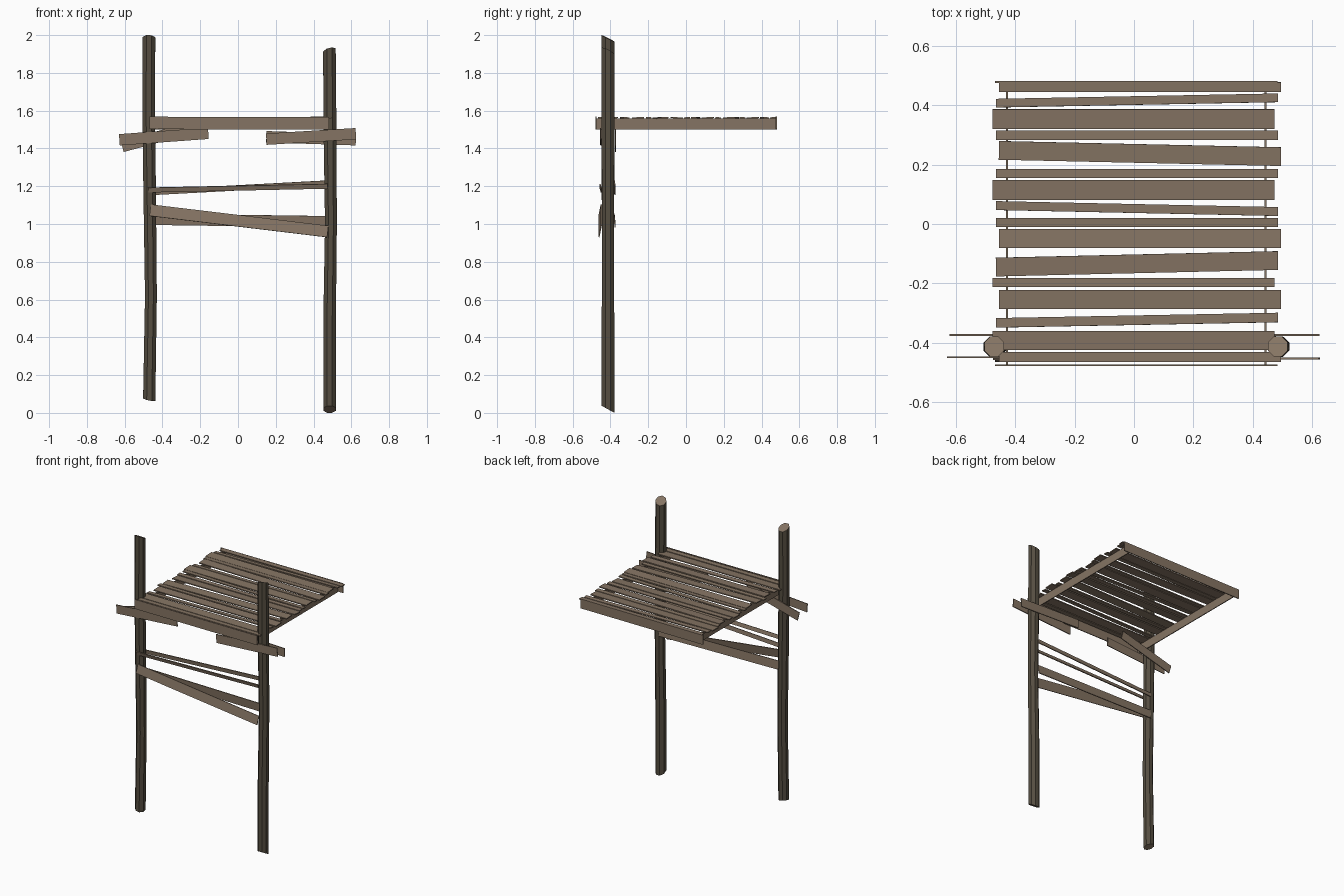
import bpy, bmesh, math
from mathutils import Vector, Matrix

if "Cube" in bpy.data.objects:
    bpy.data.objects.remove(bpy.data.objects["Cube"])


def material(name, rgb):
    m = bpy.data.materials.new(name)
    m.diffuse_color = (*rgb, 1)
    m.use_nodes = True
    m.node_tree.nodes["Principled BSDF"].inputs["Base Color"].default_value = m.diffuse_color
    return m


PLANK = material("weathered plank brown", (0.235, 0.175, 0.125))
BARK = material("dark post brown", (0.092, 0.076, 0.053))


def finish(name, bm, *mats):
    bmesh.ops.recalc_face_normals(bm, faces=bm.faces[:])
    me = bpy.data.meshes.new(name)
    bm.to_mesh(me)
    bm.free()
    for m in mats:
        me.materials.append(m)
    ob = bpy.data.objects.new(name, me)
    bpy.context.collection.objects.link(ob)
    return ob


def board(name, a, b, height, thick=0.006, roll=0.0, flat=False):
    """Straight board from a to b; height is vertical, or lies flat."""
    a, b = Vector(a), Vector(b)
    along = (b - a).normalized()
    side = Vector((0, 0, 1)).cross(along).normalized()
    up = along.cross(side)
    rot = Matrix((along, side, up)).transposed() @ Matrix.Rotation(roll, 3, 'X')
    size = ((b - a).length, height, thick) if flat else ((b - a).length, thick, height)
    bm = bmesh.new()
    bmesh.ops.create_cube(bm, size=1)
    mid = (a + b) / 2
    for v in bm.verts:
        v.co = mid + rot @ Vector([c * s for c, s in zip(v.co, size)])
    return finish(name, bm, PLANK)


def post(name, y, spine, low_slope, high_slope, sides=8):
    """Slightly crooked log; spine is (x, z, radius), ends are cut at a slant."""
    bm = bmesh.new()
    rings = []
    for i, (x, z, r) in enumerate(spine):
        sx, sy = low_slope if i == 0 else high_slope if i == len(spine) - 1 else (0, 0)
        ring = []
        for k in range(sides):
            t = 2 * math.pi * (k + 0.5) / sides
            dx, dy = r * math.cos(t), r * math.sin(t)
            ring.append(bm.verts.new((x + dx, y + dy, z + sx * dx + sy * dy)))
        rings.append(ring)
    for p, q in zip(rings, rings[1:]):
        for k in range(sides):
            n = (k + 1) % sides
            bm.faces.new((p[k], p[n], q[n], q[k]))
    caps = [bm.faces.new(rings[0][::-1]), bm.faces.new(rings[-1])]
    bmesh.ops.inset_individual(bm, faces=caps, thickness=0.014)
    for f in caps:  # bare wood inside the bark
        f.material_index = 1
    return finish(name, bm, BARK, PLANK)


# Two crooked posts
post("left_post", -0.413, [(-0.47, 0.072, 0.035), (-0.461, 0.62, 0.034), (-0.468, 1.2, 0.036),
                           (-0.473, 1.6, 0.036), (-0.471, 1.983, 0.036)], (-0.2, 0.2), (-0.05, -0.5))
post("right_post", -0.413, [(0.485, 0.019, 0.036), (0.485, 0.5, 0.036), (0.492, 1.0, 0.034),
                            (0.487, 1.5, 0.037), (0.484, 1.915, 0.036)], (0, -0.55), (0.25, -0.5))

# Deck planks: y at left end, y at right end, width, x shift
planks = [(.461, .461, .033, .02), (.407, .425, .029, .01), (.353, .353, .067, -.002),
          (.299, .299, .032, .01), (.248, .227, .063, .02), (.17, .17, .03, .01),
          (.115, .115, .067, -.002), (.062, .042, .03, .01), (.005, .005, .03, .01),
          (-.049, -.049, .064, .02), (-.145, -.123, .063, .01), (-.197, -.197, .03, -.002),
          (-.254, -.254, .064, .02), (-.333, -.315, .032, .01), (-.392, -.392, .064, -.002),
          (-.448, -.448, .034, .02)]
rolls = (0.04, -0.07, 0.05, -0.03)
for i, (yl, yr, w, s) in enumerate(planks):
    board(f"deck_plank_{i + 1}", (-0.475 + s, yl, 1.562), (0.475 + s, yr, 1.562), w,
          0.007, rolls[i % 4], True)

# Deck frame: front and back fascia, side joists
board("front_fascia", (-0.468, -0.476, 1.535), (0.483, -0.476, 1.533), 0.066)
board("back_fascia", (-0.468, 0.478, 1.533), (0.483, 0.478, 1.535), 0.066)
for name, x in (("left_joist", -0.428), ("right_joist", 0.443)):
    board(name, (x, -0.474, 1.529), (x, 0.475, 1.529), 0.058)

# Short clamping boards on both faces of each post
board("left_front_clamp", (-0.628, -0.449, 1.446), (-0.157, -0.449, 1.48), 0.06)
board("left_back_clamp", (-0.613, -0.374, 1.41), (-0.215, -0.374, 1.518), 0.06)
board("right_front_clamp", (0.15, -0.453, 1.449), (0.624, -0.453, 1.478), 0.06)
board("right_back_clamp", (0.15, -0.374, 1.462), (0.624, -0.374, 1.446), 0.06)

# Cross rails between the posts
board("upper_front_rail", (-0.475, -0.452, 1.18), (0.475, -0.452, 1.2), 0.026, roll=0.3)
board("upper_back_rail", (-0.455, -0.378, 1.167), (0.477, -0.378, 1.217), 0.028, roll=0.15)
board("lower_front_rail", (-0.465, -0.455, 1.073), (0.475, -0.455, 0.96), 0.062, roll=-0.2)
board("lower_back_rail", (-0.455, -0.378, 1.025), (0.477, -0.378, 1.012), 0.06, roll=0.1)
